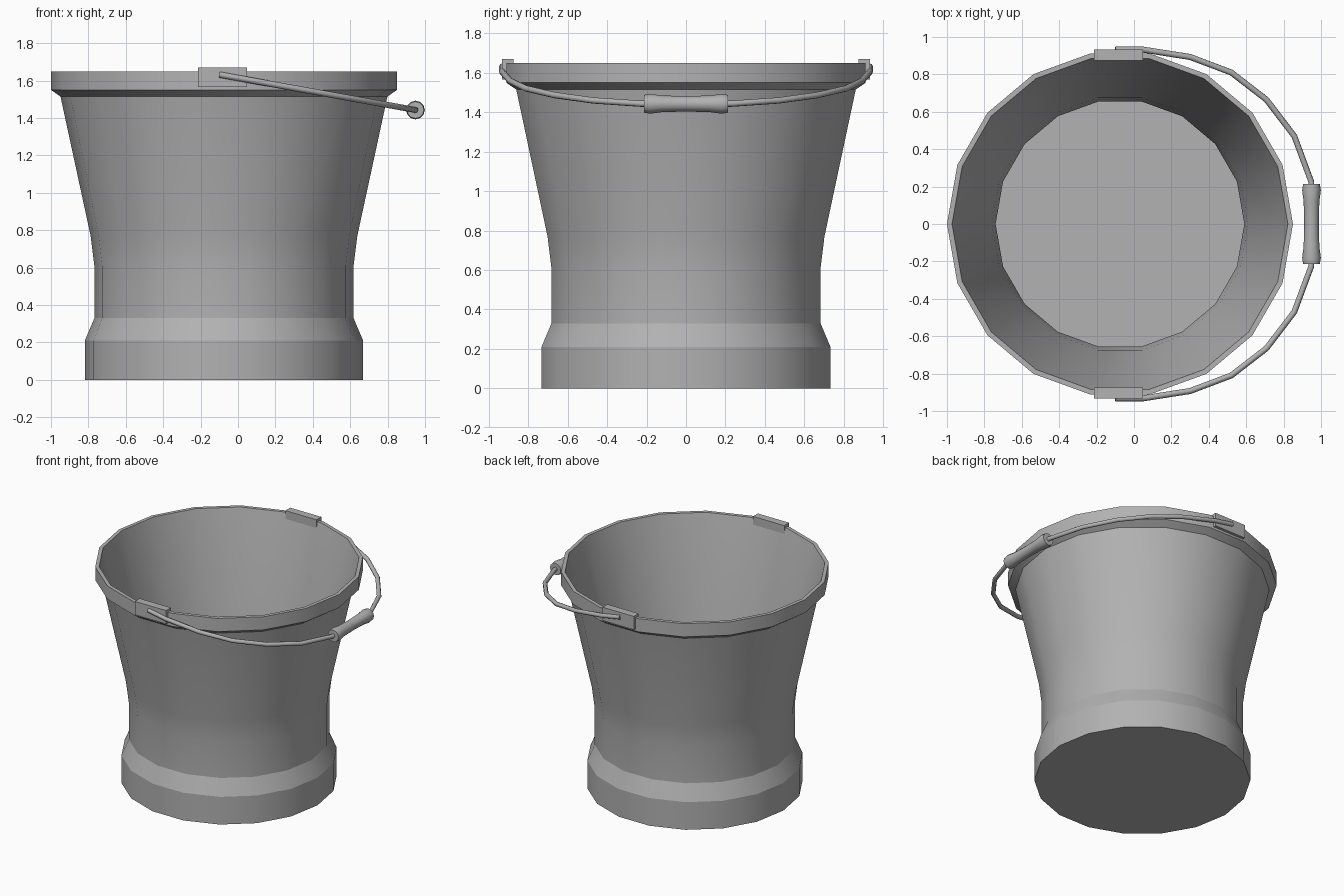
import bpy, bmesh, math
from mathutils import Matrix, Vector

if "Cube" in bpy.data.objects:
    bpy.data.objects.remove(bpy.data.objects["Cube"])

CX = -0.075  # bucket axis

# Dark grey metal
metal = bpy.data.materials.new("dark_metal")
metal.diffuse_color = (0.445, 0.445, 0.445, 1)
metal.use_nodes = True
metal.node_tree.nodes["Principled BSDF"].inputs["Base Color"].default_value = metal.diffuse_color


def finish(name, bm, angle=None):
    bmesh.ops.recalc_face_normals(bm, faces=bm.faces)
    me = bpy.data.meshes.new(name)
    bm.to_mesh(me)
    bm.free()
    me.materials.append(metal)
    ob = bpy.data.objects.new(name, me)
    bpy.context.collection.objects.link(ob)
    if angle:
        bpy.ops.object.select_all(action='DESELECT')
        ob.select_set(True)
        bpy.context.view_layer.objects.active = ob
        bpy.ops.object.shade_smooth_by_angle(angle=math.radians(angle))
    return ob


def skin(bm, rings):
    """Bridge successive vertex rings and cap both ends."""
    n = len(rings[0])
    for a, b in zip(rings, rings[1:]):
        for i in range(n):
            j = (i + 1) % n
            bm.faces.new((a[i], a[j], b[j], b[i]))
    bm.faces.new(rings[0])
    bm.faces.new(rings[-1])


def lathe(name, profile, sides, matrix, angle):
    bm = bmesh.new()
    rings = [[bm.verts.new(matrix @ Vector((r * math.cos(t), r * math.sin(t), z)))
              for t in (2 * math.pi * i / sides for i in range(sides))]
             for r, z in profile]
    skin(bm, rings)
    return finish(name, bm, angle)


# Body: outer wall up, over the lip, inner wall down to the floor
lathe("bucket_body", [
    (0.744, 0), (0.744, 0.21), (0.693, 0.33), (0.693, 0.61), (0.713, 0.77),
    (0.874, 1.515), (0.925, 1.55), (0.925, 1.65), (0.898, 1.65),
    (0.685, 0.77), (0.665, 0.61), (0.665, 0.03)],
    18, Matrix.Translation((CX, 0, 0)), 22)

# Handle lugs clipped over the rim
for side, label in ((-1, "front"), (1, "back")):
    bm = bmesh.new()
    bmesh.ops.create_cube(bm, size=1, matrix=Matrix.Translation((-0.083, side * 0.903, 1.618))
                          @ Matrix.Diagonal((0.262, 0.058, 0.102, 1)))
    finish("handle_lug_" + label, bm)


# Wire handle: half path mirrored across y, lying in a tilted plane
def tilt(x):
    return 1.632 - 0.18 * (x + 0.1)


half = [(-0.1, 0.932), (0.05, 0.932), (0.3, 0.893), (0.52, 0.81),
        (0.708, 0.665), (0.857, 0.47), (0.948, 0.225)]
path = [Vector((x, y, tilt(x))) for x, y in half]
path += [Vector((p.x, -p.y, p.z)) for p in reversed(path)]
up = Vector((0.18, 0, 1)).normalized()
bm = bmesh.new()
rings = []
for i, p in enumerate(path):
    d = (path[min(i + 1, len(path) - 1)] - path[max(i - 1, 0)]).normalized()
    s = d.cross(up).normalized()
    rings.append([bm.verts.new(p + 0.016 * (math.cos(a) * s + math.sin(a) * up))
                  for a in (math.pi * k / 4 for k in range(8))])
skin(bm, rings)
finish("wire_handle", bm, 50)

# Waisted grip around the middle of the handle
lathe("handle_grip", [
    (0.045, -0.213), (0.05, -0.18), (0.042, -0.12), (0.039, 0),
    (0.042, 0.12), (0.05, 0.18), (0.045, 0.213)],
    12, Matrix.Translation((0.949, 0, 1.443)) @ Matrix.Rotation(math.pi / 2, 4, 'X'), 45)
